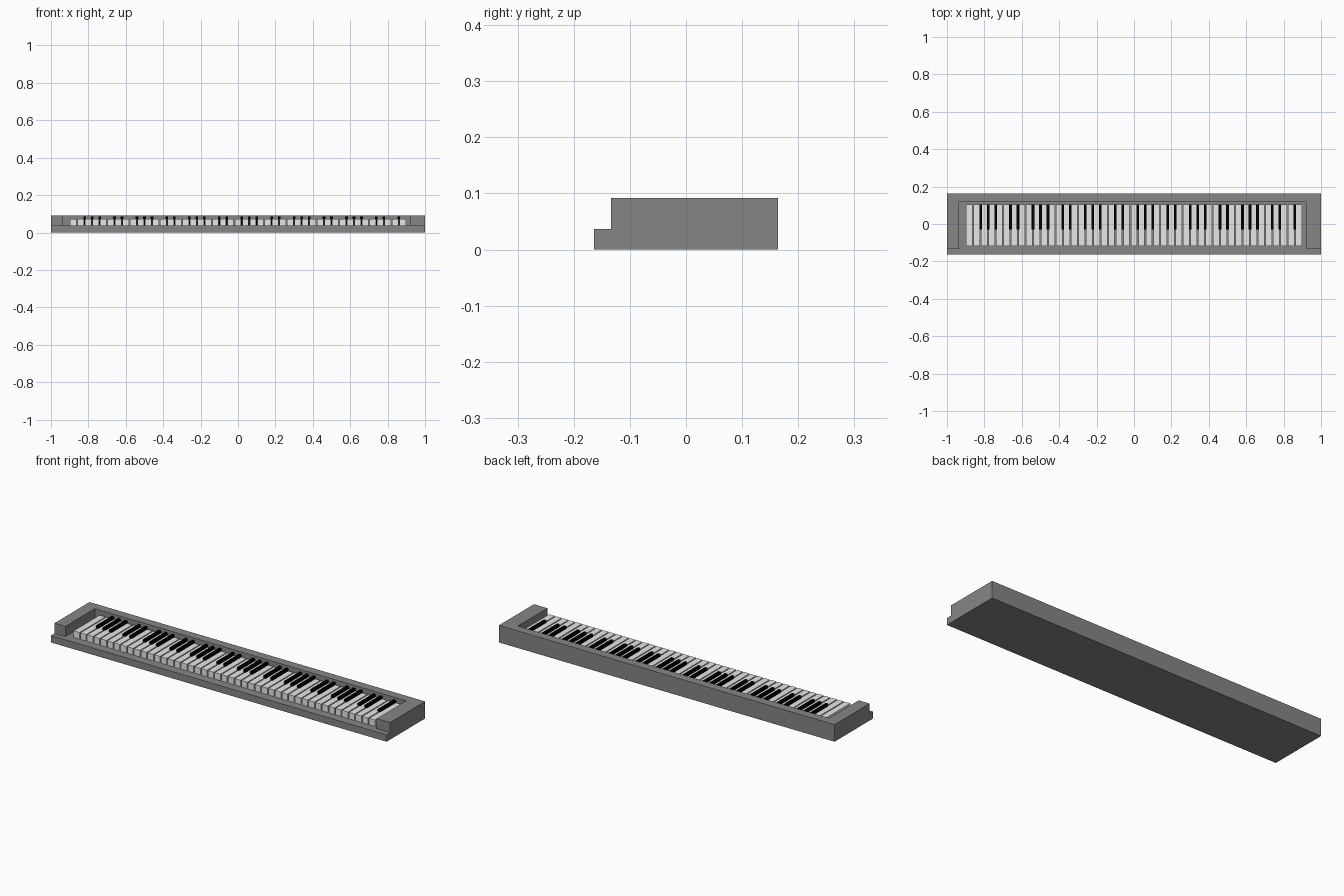
import bpy
import bmesh

old = bpy.data.objects.get("Cube")
if old:
    bpy.data.objects.remove(old, do_unlink=True)


def material(name, value):
    mat = bpy.data.materials.new(name)
    mat.use_nodes = True
    colour = (value, value, value, 1.0)
    mat.diffuse_color = colour
    for node in mat.node_tree.nodes:
        if node.type == 'BSDF_PRINCIPLED':
            node.inputs["Base Color"].default_value = colour
    return mat


GREY = material("case grey", 0.24)
WHITE = material("key white", 0.8)
BLACK = material("key black", 0.0)


def prism(name, outline, z0, z1, mat):
    """Upright prism over an anticlockwise plan outline."""
    bm = bmesh.new()
    low = [bm.verts.new((x, y, z0)) for x, y in outline]
    high = [bm.verts.new((x, y, z1)) for x, y in outline]
    bm.faces.new(low[::-1])
    bm.faces.new(high)
    n = len(outline)
    for i in range(n):
        j = (i + 1) % n
        bm.faces.new((low[i], low[j], high[j], high[i]))
    mesh = bpy.data.meshes.new(name)
    bm.to_mesh(mesh)
    bm.free()
    mesh.materials.append(mat)
    obj = bpy.data.objects.new(name, mesh)
    bpy.context.collection.objects.link(obj)
    return obj


def box(name, x0, x1, y0, y1, z0, z1, mat):
    return prism(name, [(x0, y0), (x1, y0), (x1, y1), (x0, y1)], z0, z1, mat)


# Case: solid block with the front ledge and key bed cut out of its top
DEPTH = 0.164
FLOOR, TOP = 0.037, 0.092
LEDGE, BED_BACK = -0.134, 0.117
BED_L, BED_R = -0.935, 0.92
case = box("case", -1, 1, -DEPTH, DEPTH, 0, TOP, GREY)
cutter = prism("key_bed_cutter", [
    (-1.1, -0.3), (1.1, -0.3), (1.1, LEDGE), (BED_R, LEDGE),
    (BED_R, BED_BACK), (BED_L, BED_BACK), (BED_L, LEDGE), (-1.1, LEDGE),
], FLOOR, 0.2, GREY)
cutter.hide_render = True
cut = case.modifiers.new("key_bed", 'BOOLEAN')
cut.operation = 'DIFFERENCE'
cut.solver = 'EXACT'
cut.object = cutter
bpy.context.view_layer.objects.active = case
bpy.ops.object.modifier_apply(modifier=cut.name)
bpy.data.objects.remove(cutter, do_unlink=True)

# White keys, evenly spaced with narrow gaps
COUNT, PITCH = 45, 0.04
START = -COUNT * PITCH / 2
GAP = 0.006
KEY_BACK = 0.104
for i in range(COUNT):
    x = START + i * PITCH
    box(f"white_key_{i + 1}", x + GAP / 2, x + PITCH - GAP / 2,
        -0.117, KEY_BACK, FLOOR, 0.072, WHITE)

# Black keys over the joints, in groups of three and two
HALF = 0.007
for i in range(2, COUNT):
    if (i - 2) % 7 in (0, 1, 2, 4, 5):
        x = START + i * PITCH
        box(f"black_key_{i}", x - HALF, x + HALF,
            -0.029, KEY_BACK + 0.001, FLOOR + 0.002, 0.086, BLACK)
